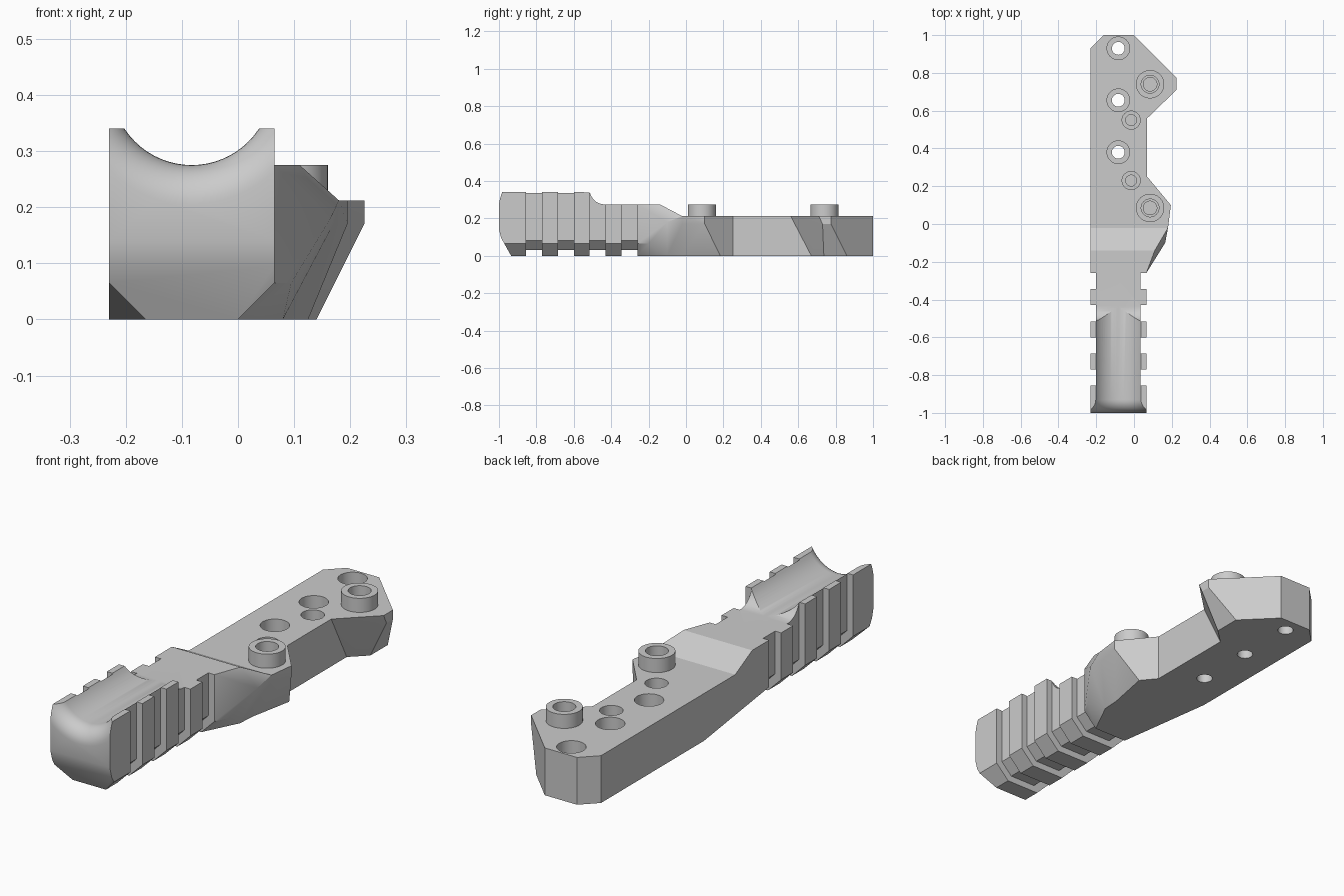
import bpy, bmesh, math
from mathutils import Vector, Matrix

cube = bpy.data.objects.get("Cube")
if cube:
    bpy.data.objects.remove(cube)

grey = bpy.data.materials.new("plain_grey")
grey.use_nodes = True
grey.diffuse_color = (0.6, 0.6, 0.6, 1)
grey.node_tree.nodes["Principled BSDF"].inputs["Base Color"].default_value = (0.6, 0.6, 0.6, 1)


def to_object(name, bm):
    bmesh.ops.recalc_face_normals(bm, faces=bm.faces)
    mesh = bpy.data.meshes.new(name)
    bm.to_mesh(mesh)
    bm.free()
    mesh.materials.append(grey)
    obj = bpy.data.objects.new(name, mesh)
    bpy.context.collection.objects.link(obj)
    return obj


def hull(name, points):
    bm = bmesh.new()
    for p in points:
        bm.verts.new(p)
    bmesh.ops.convex_hull(bm, input=bm.verts)
    bmesh.ops.dissolve_limit(bm, angle_limit=0.002, verts=bm.verts, edges=bm.edges)
    return to_object(name, bm)


def prism(name, profile, lift, start, end):
    """Extrude a 2D profile; lift(a, b, t) places a profile point at depth t."""
    bm = bmesh.new()
    face = bm.faces.new([bm.verts.new(lift(a, b, start)) for a, b in profile])
    grown = bmesh.ops.extrude_face_region(bm, geom=[face])["geom"]
    move = Vector(lift(0, 0, end)) - Vector(lift(0, 0, start))
    bmesh.ops.translate(bm, vec=move, verts=[v for v in grown if isinstance(v, bmesh.types.BMVert)])
    return to_object(name, bm)


def cylinder(name, x, y, radius, low, high):
    bm = bmesh.new()
    bmesh.ops.create_cone(bm, cap_ends=True, segments=48, radius1=radius, radius2=radius,
                          depth=high - low, matrix=Matrix.Translation((x, y, (low + high) / 2)))
    return to_object(name, bm)


def combine(target, other, operation):
    mod = target.modifiers.new("combine", "BOOLEAN")
    mod.operation = operation
    mod.solver = "EXACT"
    mod.object = other
    with bpy.context.temp_override(object=target, active_object=target):
        bpy.ops.object.modifier_apply(modifier=mod.name)
    bpy.data.objects.remove(other)


def along_x(y, z, t):
    return (t, y, z)


def along_y(x, z, t):
    return (x, t, z)


def along_z(x, y, t):
    return (x, y, t)


LEFT, RIGHT, MID = -0.23, 0.065, -0.0825
PLATE, NECK, TOP = 0.212, 0.275, 0.34


def section(inset):
    """Grip cross-section with chamfered lower corners."""
    a, b, c, k = LEFT + inset, RIGHT - inset, 0.065, inset * 0.6
    return [(a, 0.4), (a, c + k), (a + c - inset + k, inset), (b - c + inset - k, inset),
            (b, c + k), (b, 0.4)]


# Grip: inset core with raised ribs
grip = prism("grip", section(0.03), along_y, -0.9, -0.22)
combine(grip, prism("rib", section(0), along_y, -1.05, -0.855), "UNION")
for i in range(3):
    y = -0.77 + 0.17 * i
    combine(grip, prism("rib", section(0), along_y, y, y + 0.085), "UNION")

# Grip side outline with the scooped step
step = [(-0.435 - 0.08 * math.cos(t), 0.355 - 0.08 * math.sin(t))
        for t in [math.radians(11 + 79 * i / 12) for i in range(13)]]
outline = [(-1, 0.14), (-1, TOP)] + step + [(-0.2, NECK), (-0.2, 0), (-0.935, 0), (-0.988, 0.095)]
combine(grip, prism("outline", outline, along_x, -0.5, 0.5), "INTERSECT")

# Round channel on top, flaring at the front
rings = [(-1.0 + 0.07 * (1 - math.cos(t)), 0.143 + 0.07 * (1 - math.sin(t)))
         for t in [math.pi / 2 * i / 10 for i in range(11)]]
rings = [(-1.05, 0.213)] + rings + [(-0.3, 0.143)]
bm = bmesh.new()
loops = [[bm.verts.new((MID + r * math.cos(a), y, NECK + 0.143 + r * math.sin(a)))
          for a in [math.tau * k / 64 for k in range(64)]] for y, r in rings]
for one, two in zip(loops, loops[1:]):
    for k in range(64):
        n = (k + 1) % 64
        bm.faces.new((one[k], one[n], two[n], two[k]))
bm.faces.new(loops[0])
bm.faces.new(loops[-1])
combine(grip, to_object("channel", bm), "DIFFERENCE")

# Shared joint between neck and front ear
joint = [(x, -0.02, z) for x, z in [(LEFT, PLATE), (LEFT, 0.031), (-0.199, 0),
                                    (0.085, 0), (0.17, 0.17), (0.18, PLATE)]]

# Neck: widens from the grip and slopes down to the plate
neck = joint + [(x, -0.26, z) for x, z in [(LEFT, NECK), (LEFT, 0.065), (-0.165, 0),
                                           (0, 0), (RIGHT, 0.065), (RIGHT, NECK)]]
neck += [(LEFT, -0.14, NECK), (0.11, -0.14, NECK), (0.165, -0.1, 0.18),
         (0.08, -0.1, 0), (0.095, -0.2, 0.065)]
body = hull("mount_body", neck)

# Front ear, blending the left chamfer away
ear = joint + [(0.195, 0.1, PLATE), (0.195, 0.1, 0.17), (0.125, 0.184, 0), (LEFT, 0.2, 0)]
ear += [(x, 0.25, z) for x in (LEFT, 0.07) for z in (0, PLATE)]
combine(body, hull("front_ear", ear), "UNION")

# Straight plate and rear ear
plate = [(LEFT, 0.22), (LEFT, 0.93), (-0.16, 1), (0, 1), (0.07, 0.93), (0.07, 0.22)]
combine(body, prism("plate", plate, along_z, 0, PLATE), "UNION")
rear = [(x, y, z) for x, y in [(-0.16, 1), (0, 1)] for z in (0, PLATE)]
rear += [(0.07, 0.56, PLATE), (0.225, 0.71, PLATE), (0.225, 0.775, PLATE), (0.225, 0.73, 0.17),
         (0.225, 0.775, 0.17), (0.07, 0.67, 0), (0.14, 0.737, 0), (0.14, 0.86, 0)]
combine(body, hull("rear_ear", rear), "UNION")
combine(body, grip, "UNION")

# Raised bosses with stepped blind holes
for y in (0.085, 0.74):
    combine(body, cylinder("boss", 0.085, y, 0.075, 0.12, NECK), "UNION")
    combine(body, cylinder("bore", 0.085, y, 0.047, 0.15, 0.4), "DIFFERENCE")
    combine(body, cylinder("bore", 0.085, y, 0.036, 0.06, 0.4), "DIFFERENCE")

# Counterbored through holes
for y in (0.38, 0.655, 0.93):
    combine(body, cylinder("bore", -0.083, y, 0.06, 0.11, 0.4), "DIFFERENCE")
    combine(body, cylinder("bore", -0.083, y, 0.034, -0.1, 0.4), "DIFFERENCE")

# Small blind holes
for y in (0.23, 0.55):
    combine(body, cylinder("bore", -0.015, y, 0.048, 0.12, 0.4), "DIFFERENCE")
    combine(body, cylinder("bore", -0.015, y, 0.029, 0.06, 0.4), "DIFFERENCE")

bpy.ops.object.select_all(action="DESELECT")
body.select_set(True)
bpy.context.view_layer.objects.active = body
bpy.ops.object.shade_smooth_by_angle(angle=math.radians(25))
